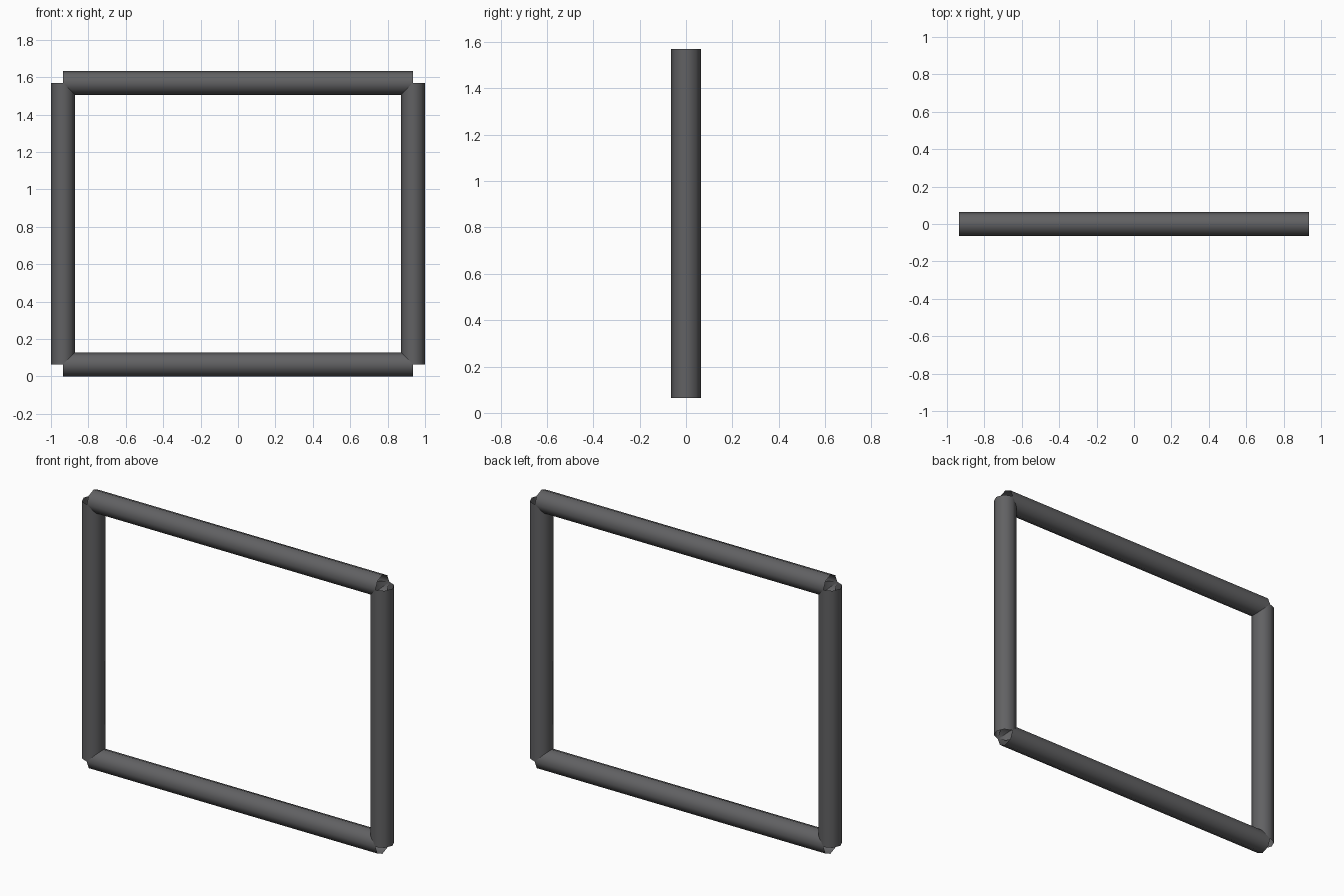
import bpy, bmesh, math
from mathutils import Matrix

if "Cube" in bpy.data.objects:
    bpy.data.objects.remove(bpy.data.objects["Cube"])

R = 0.064            # tube radius
SIDES = 8
X = 1.0 - R          # side tube centre lines
Z0, Z1 = R, 1.57     # bottom and top centre lines

grey = bpy.data.materials.new("dark grey metal")
grey.diffuse_color = (0.12, 0.12, 0.125, 1)
grey.use_nodes = True
grey.node_tree.nodes["Principled BSDF"].inputs["Base Color"].default_value = grey.diffuse_color


def tube(name, centre, length, horizontal):
    """Open-ended eight-sided tube along x or z."""
    bm = bmesh.new()
    bmesh.ops.create_cone(bm, cap_ends=False, segments=SIDES,
                          radius1=R, radius2=R, depth=length)
    if horizontal:
        bm.transform(Matrix.Rotation(math.pi / 2, 4, 'Y'))
    bmesh.ops.recalc_face_normals(bm, faces=bm.faces)
    # make sure the open walls face outwards
    f = next(iter(bm.faces))
    if f.normal.dot(f.calc_center_median()) < 0:
        bmesh.ops.reverse_faces(bm, faces=bm.faces)
    for f in bm.faces:
        f.smooth = True
    me = bpy.data.meshes.new(name)
    bm.to_mesh(me)
    bm.free()
    me.materials.append(grey)
    ob = bpy.data.objects.new(name, me)
    ob.location = centre
    bpy.context.collection.objects.link(ob)


# horizontal rails
for name, z in (("bottom_rail", Z0), ("top_rail", Z1)):
    tube(name, (0, 0, z), 2 * X, True)

# upright posts
for name, x in (("left_post", -X), ("right_post", X)):
    tube(name, (x, 0, (Z0 + Z1) / 2), Z1 - Z0, False)
